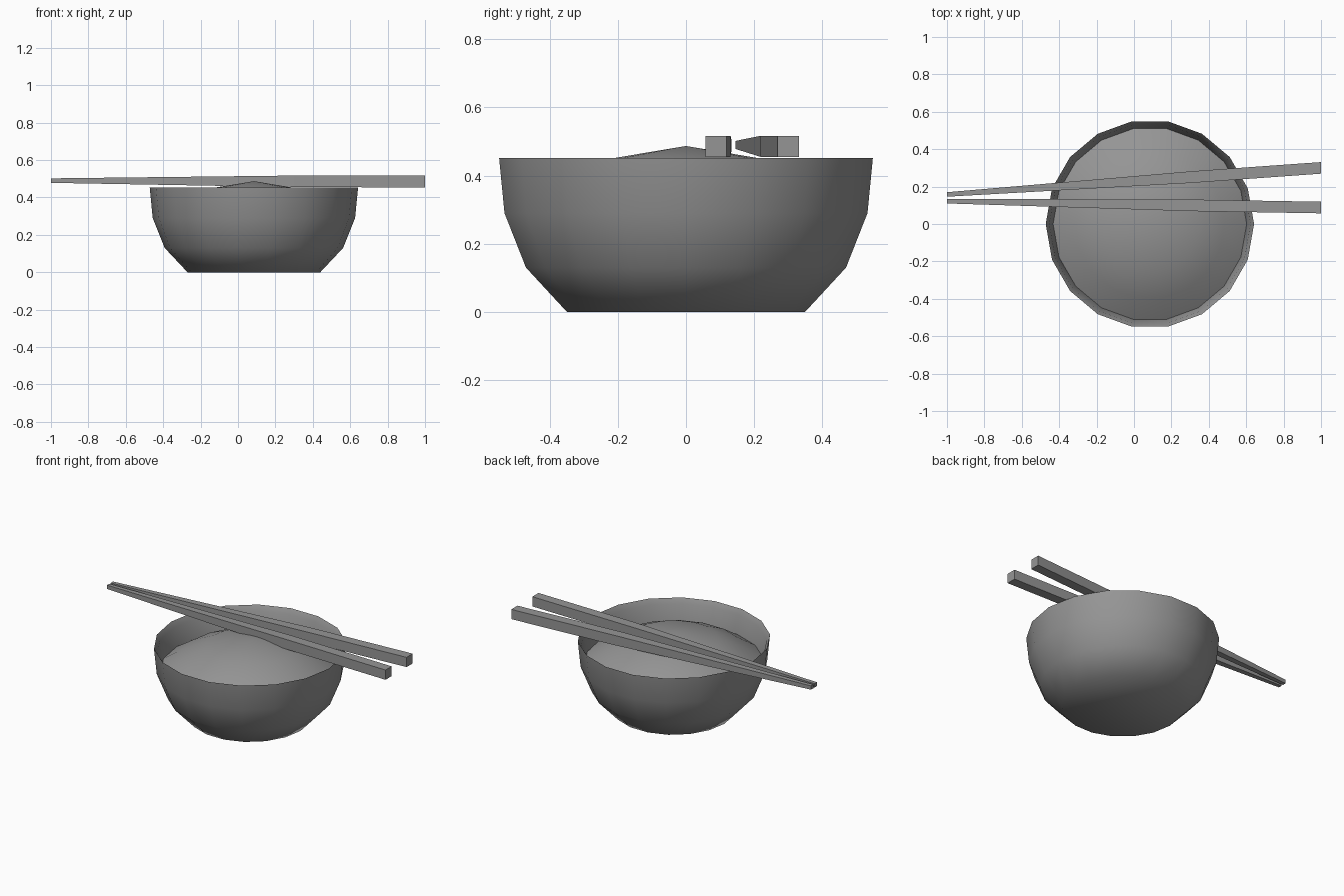
import bpy, bmesh, math

if "Cube" in bpy.data.objects:
    bpy.data.objects.remove(bpy.data.objects["Cube"])

CX, SIDES = 0.085, 18

# Dark grey used for every part
dark = bpy.data.materials.new("dark_grey")
dark.diffuse_color = (0.3, 0.3, 0.3, 1)
dark.use_nodes = True
dark.node_tree.nodes["Principled BSDF"].inputs["Base Color"].default_value = dark.diffuse_color


def finish(name, bm, angle=None):
    bmesh.ops.recalc_face_normals(bm, faces=bm.faces)
    me = bpy.data.meshes.new(name)
    bm.to_mesh(me)
    bm.free()
    me.materials.append(dark)
    ob = bpy.data.objects.new(name, me)
    bpy.context.collection.objects.link(ob)
    if angle:
        bpy.ops.object.select_all(action='DESELECT')
        ob.select_set(True)
        bpy.context.view_layer.objects.active = ob
        bpy.ops.object.shade_smooth_by_angle(angle=math.radians(angle))
    return ob


def loft(bm, rings):
    for a, b in zip(rings, rings[1:]):
        n = len(a)
        for i in range(n):
            bm.faces.new((a[i], a[(i + 1) % n], b[(i + 1) % n], b[i]))


def lathe(name, profile, cap_start=False, apex=None, angle=50):
    bm = bmesh.new()
    rings = []
    for r, z in profile:
        rings.append([bm.verts.new((CX + r * math.cos(math.tau * i / SIDES),
                                    r * math.sin(math.tau * i / SIDES), z))
                      for i in range(SIDES)])
    loft(bm, rings)
    if cap_start:
        bm.faces.new(rings[0])
    if apex is not None:
        top = bm.verts.new((CX, 0, apex))
        last = rings[-1]
        for i in range(SIDES):
            bm.faces.new((last[i], last[(i + 1) % SIDES], top))
    return finish(name, bm, angle)


# Bowl: outer wall, thin rim and sloping inner wall
lathe("bowl", [(0.355, 0), (0.477, 0.13), (0.541, 0.29), (0.557, 0.452),
               (0.538, 0.42), (0.515, 0.29)], cap_start=True)

# Mound of food filling the bowl
lathe("rice", [(0.519, 0.303), (0.40, 0.38), (0.26, 0.444)], apex=0.487)


# Chopsticks: square section, tapering toward the -x tips
def chopstick(name, stations):
    bm = bmesh.new()
    rings = []
    for x, y, h, z in stations:
        rings.append([bm.verts.new((x, y + sy * h, z + sz * h))
                      for sy, sz in ((-1, -1), (1, -1), (1, 1), (-1, 1))])
    loft(bm, rings)
    bm.faces.new(rings[0])
    bm.faces.new(rings[-1])
    return finish(name, bm)


for name, y_tip, y_end in (("chopstick_front", 0.122, 0.088),
                           ("chopstick_back", 0.158, 0.30)):
    y_mid = y_tip + (y_end - y_tip) * 0.65
    chopstick(name, [(-1, y_tip, 0.012, 0.49), (0.3, y_mid, 0.031, 0.486),
                     (1, y_end, 0.031, 0.485)])
